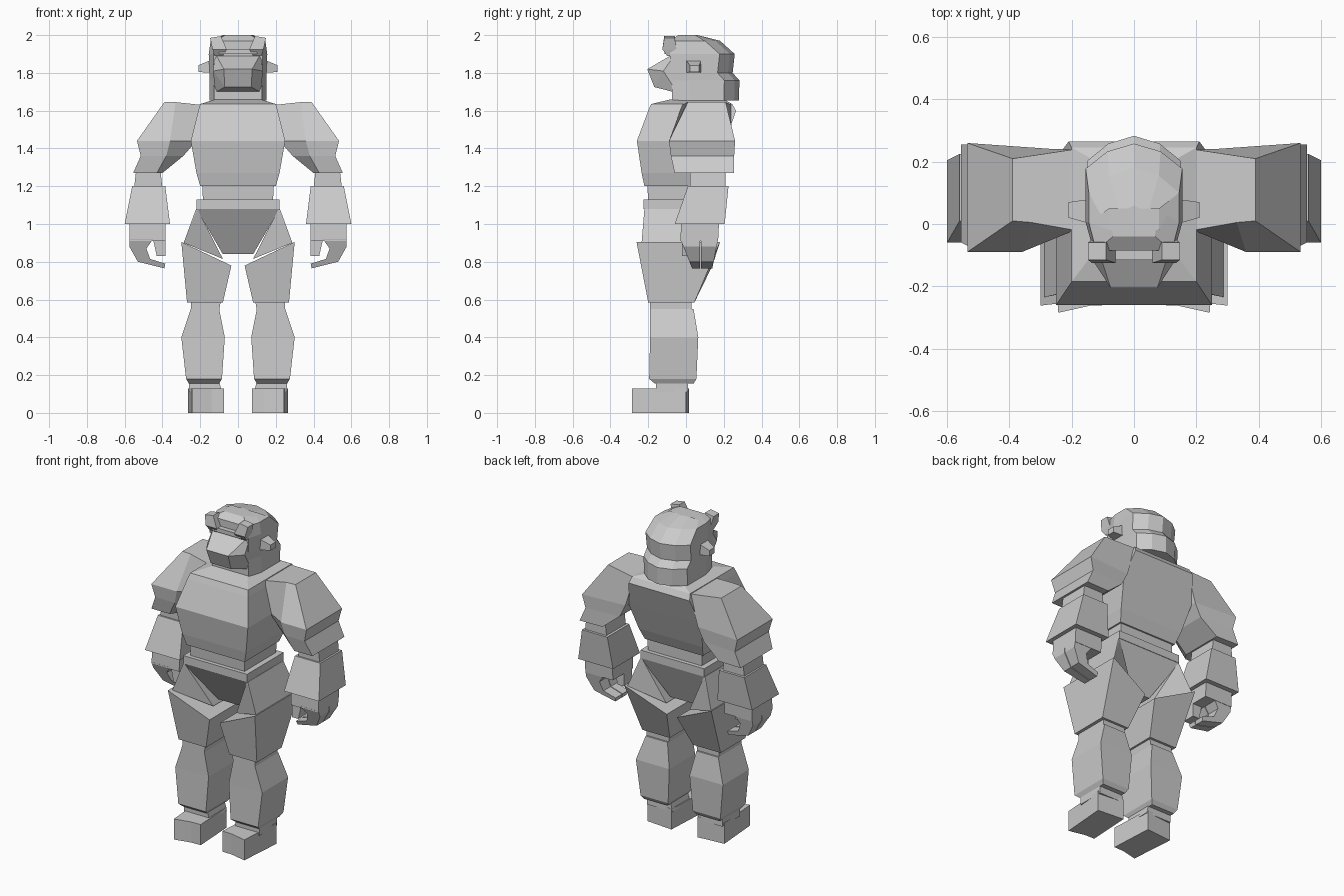
import bpy, bmesh

grey = bpy.data.materials.new("stone grey")
grey.diffuse_color = (0.6, 0.6, 0.6, 1)


def finish(name, bm, mirror=False):
    bmesh.ops.recalc_face_normals(bm, faces=bm.faces)
    me = bpy.data.meshes.new(name)
    bm.to_mesh(me)
    bm.free()
    me.materials.append(grey)
    ob = bpy.data.objects.new(name, me)
    bpy.context.collection.objects.link(ob)
    if mirror:
        ob.modifiers.new("mirror", 'MIRROR').use_mirror_merge = False
    return ob


def loft(name, rings, mirror=False):
    """Skin closed rings of points, with end caps."""
    bm = bmesh.new()
    vs = [[bm.verts.new(p) for p in r] for r in rings]
    n = len(vs[0])
    for a, b in zip(vs, vs[1:]):
        for i in range(n):
            j = (i + 1) % n
            bm.faces.new((a[i], a[j], b[j], b[i]))
    bm.faces.new(vs[0])
    bm.faces.new(vs[-1])
    return finish(name, bm, mirror)


def rect(z, x0, x1, y0, y1, zi=None, yi=None):
    """Rectangle; zi and yi override height and depth on the inner (x0) edge."""
    zi = z if zi is None else zi
    a, b = yi or (y0, y1)
    return [(x0, a, zi), (x1, y0, z), (x1, y1, z), (x0, b, zi)]


def sym(z, w, y0, y1):
    return rect(z, -w, w, y0, y1)


def hull(name, pts, mirror=False):
    bm = bmesh.new()
    for p in pts:
        bm.verts.new(p)
    bmesh.ops.convex_hull(bm, input=bm.verts)
    bmesh.ops.dissolve_limit(bm, angle_limit=0.02, verts=bm.verts, edges=bm.edges)
    return finish(name, bm, mirror)


def slab(name, prof, y0, y1, k0=0, k1=0):
    """Extrude an x-z profile along y, tapering it below the palm."""
    return loft(name, [[(x, y + k * (.92 - z), z) for x, z in prof]
                       for y, k in ((y0, k0), (y1, k1))], True)


# Torso, waist and belt
loft("torso", [sym(1.20, .20, -.22, .12), sym(1.27, .22, -.235, .15),
               sym(1.44, .25, -.26, .21), sym(1.60, .21, -.20, .265),
               sym(1.635, .20, -.185, .245), sym(1.66, .12, -.08, .20)])
loft("waist", [sym(1.12, .185, -.20, .11), sym(1.21, .19, -.205, .11)])
loft("belt", [sym(1.08, .22, -.225, .135), sym(1.13, .22, -.225, .135)])

# Pelvis wedge with a hip on each side flaring out to the legs
loft("pelvis", [sym(1.08, .22, -.222, .132), sym(.84, .08, -.08, .04)])
hull("hip", [(.215, -.22, 1.08), (.215, .13, 1.08), (.222, -.22, 1.08), (.222, .13, 1.08),
             (.288, -.235, .90), (.288, .165, .90), (.08, -.13, .815), (.08, .08, .815)], True)

# Legs
loft("thigh", [rect(.905, .035, .30, -.262, .18, .78, (-.23, .14)),
               rect(.585, .08, .27, -.20, .045)], True)
loft("knee", [rect(.60, .09, .25, -.19, .03), rect(.54, .10, .25, -.19, .03)], True)
loft("calf", [rect(.55, .10, .25, -.19, .04), rect(.40, .07, .30, -.19, .065),
              rect(.18, .085, .275, -.195, .055),
              rect(.155, .10, .26, -.165, .04)], True)
loft("ankle", [rect(.17, .10, .26, -.16, .01), rect(.11, .085, .26, -.16, .012)], True)
loft("foot", [[(.14, -.262, z), (.243, -.285, z), (.265, .0, z), (.09, .015, z), (.075, -.26, z)]
              for z in (0, .128)], True)

# Arms
loft("upper_arm", [
    [(.19, -.02, 1.63), (.33, .005, 1.645), (.39, .01, 1.645), (.39, .21, 1.645), (.19, .24, 1.63)],
    [(.22, -.01, 1.44), (.36, -.09, 1.44), (.535, -.09, 1.44), (.535, .26, 1.44), (.25, .24, 1.44)],
    [(.29, -.01, 1.36), (.38, -.08, 1.36), (.515, -.08, 1.36), (.515, .255, 1.36), (.29, .24, 1.36)],
    [(.40, -.02, 1.27), (.43, -.06, 1.27), (.555, -.06, 1.27), (.555, .255, 1.27), (.40, .25, 1.27)],
], True)
loft("elbow", [rect(1.28, .41, .54, .02, .21), rect(1.19, .40, .55, .02, .21)], True)
loft("forearm", [rect(1.20, .385, .56, .01, .225), rect(1.0, .36, .60, -.06, .205)], True)

# Hands: palm, two curled finger groups and a thumb
loft("palm", [rect(1.01, .385, .575, -.025, .175), rect(.91, .385, .575, -.03, .17)], True)
finger = [(.575, .92), (.575, .88), (.53, .80), (.39, .765),
          (.385, .79), (.465, .815), (.485, .87), (.45, .92)]
slab("front_fingers", finger, -.03, .075, .4, 0)
slab("back_fingers", finger, .08, .17, 0, -.2)
slab("thumb", [(.45, .92), (.385, .92), (.385, .83), (.43, .83)], -.02, .06)


# Head and hair, stacked plan outlines
def plan(z, w, yf, yb):
    half = [(.84 * w, yf), (w, yf + .09), (w, yb - .08), (.55 * w, yb - .025)]
    right = [(x, y, z) for x, y in half]
    return right + [(0, yb, z)] + [(-x, y, z) for x, y, z in reversed(right)]


loft("head", [plan(1.655, .15, -.075, .28), plan(1.76, .15, -.075, .283),
              plan(1.80, .152, -.08, .247), plan(1.90, .155, -.085, .258),
              plan(1.97, .145, -.085, .18), plan(2.0, .08, -.04, .06)])

# Tapered muzzle
hull("muzzle", [(s * x, y, z) for s in (-1, 1) for x, y, z in (
    (.125, -.05, 1.91), (.11, -.10, 1.88), (.075, -.205, 1.82),
    (.13, -.12, 1.81), (.07, -.168, 1.725), (.115, -.07, 1.70), (.125, -.05, 1.70))])

# Thin brow ridge with small upright knobs at its ends
loft("brow", [sym(1.90, .10, -.115, -.05), sym(1.925, .10, -.115, -.05)])
loft("brow_knob", [rect(1.89, .08, .125, -.10, -.05), rect(1.925, .06, .135, -.125, -.05),
                   rect(1.985, .09, .148, -.115, -.06, 1.995)], True)

# Ears
hull("ear", [(.14, .0, 1.80), (.14, .08, 1.80), (.14, .0, 1.87), (.14, .08, 1.87),
             (.21, .02, 1.805), (.21, .07, 1.805), (.21, .02, 1.84), (.21, .07, 1.84)], True)
